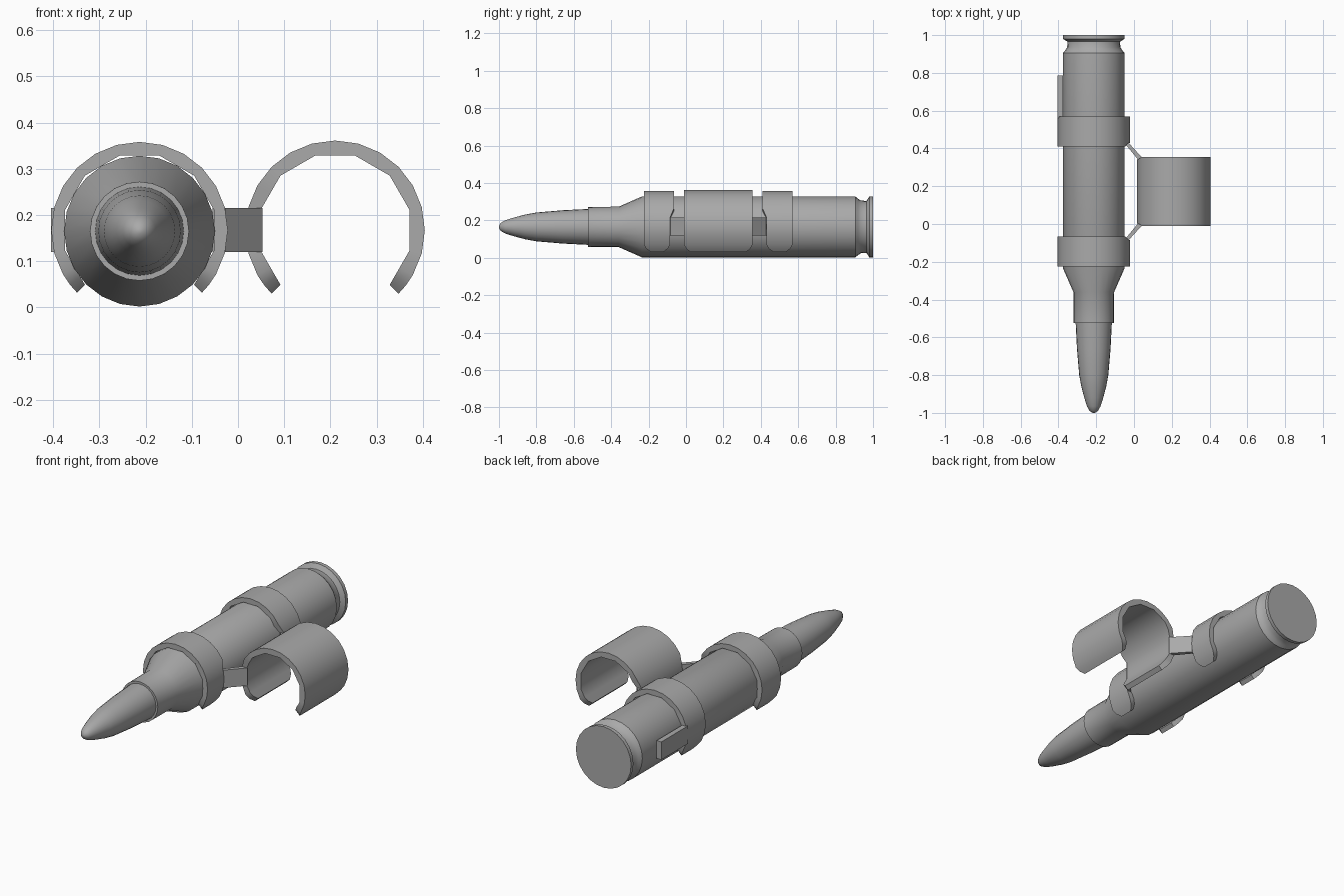
import bpy, bmesh
from math import sin, cos, radians, pi

old = bpy.data.objects.get("Cube")
if old:
    bpy.data.objects.remove(old, do_unlink=True)

steel = bpy.data.materials.new("grey_metal")
steel.use_nodes = True
grey = (0.4, 0.4, 0.4, 1)
steel.diffuse_color = grey
steel.node_tree.nodes["Principled BSDF"].inputs["Base Color"].default_value = grey

ROUND_X, LOOP_X, MID_Y = -0.213, 0.21, 0.172


def finish(name, bm, smooth=True):
    bmesh.ops.recalc_face_normals(bm, faces=bm.faces)
    mesh = bpy.data.meshes.new(name)
    bm.to_mesh(mesh)
    bm.free()
    obj = bpy.data.objects.new(name, mesh)
    mesh.materials.append(steel)
    bpy.context.collection.objects.link(obj)
    if smooth:
        bpy.ops.object.select_all(action='DESELECT')
        obj.select_set(True)
        bpy.context.view_layer.objects.active = obj
        bpy.ops.object.shade_smooth_by_angle(angle=radians(35))
    return obj


def lathe(name, profile, sides=24):
    """Turn (y, radius) points around the long axis of the round."""
    bm = bmesh.new()
    rings = []
    for y, r in profile:
        rings.append([bm.verts.new((ROUND_X + r * cos(2 * pi * i / sides), y,
                                    0.165 + r * sin(2 * pi * i / sides)))
                      for i in range(sides)])
    for a, b in zip(rings, rings[1:]):
        for i in range(sides):
            j = (i + 1) % sides
            bm.faces.new((a[i], a[j], b[j], b[i]))
    bm.faces.new(rings[0])
    bm.faces.new(rings[-1])
    return finish(name, bm)


def clip(name, x, y0, y1, outer, inset):
    """Open curved band with rounded ends; inset(angle) trims both edges."""
    bm = bmesh.new()
    rows = []
    for a in [-45, -38] + list(range(-30, 211, 15)) + [218, 225]:
        edge = abs(a - 90)
        corner = 0.035 if edge == 135 else 0.012 if edge == 128 else 0
        lo, hi = inset(a)
        # the inside follows a twelve-sided outline
        inner = 0.167 * cos(radians(15)) / cos(radians((a - 15) % 30 - 15))
        ca, sa = cos(radians(a)), sin(radians(a))
        rows.append([bm.verts.new((x + r * ca, y, 0.167 + r * sa))
                     for r, y in ((outer, y0 + lo + corner), (outer, y1 - hi - corner),
                                  (inner, y1 - hi - corner), (inner, y0 + lo + corner))])
    for p, q in zip(rows, rows[1:]):
        for i in range(4):
            j = (i + 1) % 4
            bm.faces.new((p[i], p[j], q[j], q[i]))
    bm.faces.new(rows[0])
    bm.faces.new(rows[-1])
    return finish(name, bm)


def plate(name, outline, z0=0.12, z1=0.215):
    """Flat outline in plan, raised from z0 to z1."""
    bm = bmesh.new()
    face = bm.faces.new([bm.verts.new((x, y, z0)) for x, y in outline])
    top = bmesh.ops.extrude_face_region(bm, geom=[face])
    moved = [v for v in top["geom"] if isinstance(v, bmesh.types.BMVert)]
    bmesh.ops.translate(bm, verts=moved, vec=(0, 0, z1 - z0))
    return finish(name, bm, False)


# Bullet and case
lathe("bullet", [(-1, 0.006), (-0.99, 0.022), (-0.965, 0.036), (-0.92, 0.05),
                 (-0.86, 0.066), (-0.8, 0.077), (-0.66, 0.089), (-0.5, 0.097)])
lathe("case", [(-0.525, 0.107), (-0.36, 0.108), (-0.235, 0.163), (0.905, 0.163),
               (0.92, 0.151), (0.935, 0.141), (0.965, 0.139), (0.975, 0.155),
               (0.98, 0.163), (1, 0.163)])

# Two rings gripping the case, trimmed where the straps start
clip("front_ring", ROUND_X, -0.225, -0.065, 0.191,
     lambda a: (0, 0.02 if a <= 15 else 0))
clip("rear_ring", ROUND_X, 0.41, 0.57, 0.191,
     lambda a: (0.02 if a <= 15 else 0, 0))

# Empty loop for the next round
clip("side_loop", LOOP_X, -0.01, 0.355, 0.194,
     lambda a: (0.013, 0.013) if a >= 165 else (0, 0))

# Straps joining each ring to the loop
for label, side in (("front", -1), ("rear", 1)):
    plate(label + "_strap", [(x, MID_Y + side * d) for x, d in
          ((-0.055, 0.262), (-0.027, 0.256), (0.053, 0.168), (0.022, 0.168))])

# Tab running back from the rear ring
plate("rear_tab", [(-0.404, 0.56), (-0.376, 0.56), (-0.376, 0.785), (-0.404, 0.785)])
